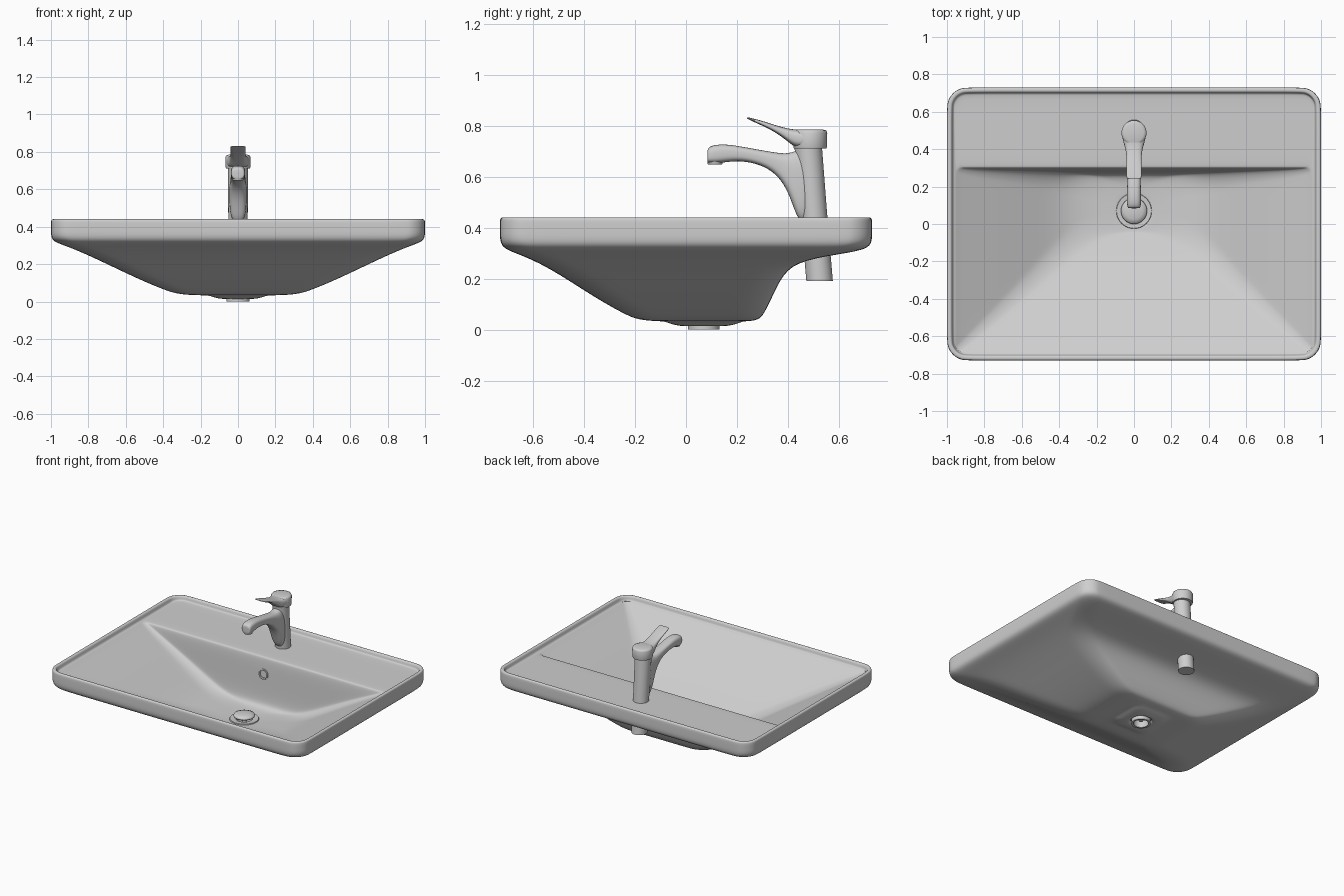
import bpy, bmesh, math
from mathutils import Vector

cube = bpy.data.objects.get("Cube")
if cube:
    bpy.data.objects.remove(cube, do_unlink=True)

grey = bpy.data.materials.new("light_grey")
grey.use_nodes = True
colour = (0.62, 0.62, 0.62, 1)
grey.diffuse_color = colour
grey.node_tree.nodes["Principled BSDF"].inputs["Base Color"].default_value = colour


def loft(name, rings, closed=False, subdiv=0, angle=40):
    """Skin a list of equal-length point rings, capped or closed on itself."""
    bm = bmesh.new()
    loops = [[bm.verts.new(p) for p in ring] for ring in rings]
    n = len(loops[0])
    pairs = list(zip(loops, loops[1:]))
    if closed:
        pairs.append((loops[-1], loops[0]))
    else:
        bm.faces.new(loops[0])
        bm.faces.new(loops[-1])
    for a, b in pairs:
        for i in range(n):
            j = (i + 1) % n
            bm.faces.new((a[i], a[j], b[j], b[i]))
    bmesh.ops.recalc_face_normals(bm, faces=bm.faces)
    mesh = bpy.data.meshes.new(name)
    bm.to_mesh(mesh)
    bm.free()
    obj = bpy.data.objects.new(name, mesh)
    bpy.context.collection.objects.link(obj)
    mesh.materials.append(grey)
    bpy.ops.object.select_all(action='DESELECT')
    obj.select_set(True)
    bpy.context.view_layer.objects.active = obj
    if subdiv:
        mod = obj.modifiers.new("smooth", 'SUBSURF')
        mod.levels = mod.render_levels = subdiv
        bpy.ops.object.shade_smooth()
    else:
        bpy.ops.object.shade_smooth_by_angle(angle=math.radians(angle))


def rounded_rect(hx, front, back, r, z, arc=6, side=8):
    """Ring of points around a rounded rectangle."""
    corners = [(hx - r, back - r), (r - hx, back - r),
               (r - hx, front + r), (hx - r, front + r)]
    pts = []
    for k, (cx, cy) in enumerate(corners):
        for i in range(arc):
            a = math.pi / 2 * (k + i / (arc - 1))
            pts.append(Vector((cx + r * math.cos(a), cy + r * math.sin(a), z)))
        a = math.pi / 2 * (k + 1)
        nx, ny = corners[(k + 1) % 4]
        end = Vector((nx + r * math.cos(a), ny + r * math.sin(a), z))
        start = pts[-1].copy()
        pts += [start.lerp(end, i / side) for i in range(1, side)]
    return pts


def circle(r, h, n=40):
    angles = (2 * math.pi * i / n for i in range(n))
    return [Vector((r * math.cos(t), r * math.sin(t), h)) for t in angles]


def turned(name, profile, centre, axis=(0, 0, 1), closed=False, angle=40):
    """Lathe (radius, height) pairs round an axis through centre."""
    rot = Vector((0, 0, 1)).rotation_difference(Vector(axis))
    rings = [[Vector(centre) + rot @ p for p in circle(r, h)] for r, h in profile]
    loft(name, rings, closed, angle=angle)


def blade(name, sections, power=0.7, n=24):
    """Loft upright rounded sections (y, low, high, half width) along y."""
    rings = []
    for y, lo, hi, w in sections:
        ring = []
        for i in range(n):
            t = 2 * math.pi * i / n
            c, s = math.cos(t), math.sin(t)
            ring.append((w * math.copysign(abs(c) ** power, c), y,
                         (lo + hi) / 2 + (hi - lo) / 2 * math.copysign(abs(s) ** power, s)))
        rings.append(ring)
    loft(name, rings, subdiv=2)


# Basin shell: underside, rim, deck and bowl (half width, front, back, radius, z)
underside = [
    (.06, .01, .13, .055, .014), (.09, -.02, .16, .06, .014),
    (.13, -.06, .20, .06, .022), (.15, -.08, .22, .06, .033),
    (.24, -.13, .255, .07, .034), (.32, -.19, .285, .09, .04),
    (.39, -.24, .305, .10, .06),
    (.55, -.36, .338, .12, .128), (.74, -.50, .38, .13, .22),
    (.86, -.60, .45, .13, .274), (.94, -.68, .66, .12, .304),
    (.988, -.718, .718, .11, .322),
]
rim = [
    (1, -.73, .73, .105, .35), (1, -.73, .73, .105, .39), (1, -.73, .73, .105, .43),
    (.996, -.726, .726, .10, .44), (.982, -.712, .712, .09, .441),
    (.973, -.703, .703, .08, .436), (.969, -.699, .699, .075, .414),
    (.962, -.692, .692, .07, .409),
]
bowl = [
    (.955, -.685, .312, .03, .407), (.948, -.678, .302, .03, .403),
    (.93, -.662, .297, .035, .392), (.84, -.582, .291, .05, .345),
    (.69, -.445, .286, .07, .265), (.525, -.29, .28, .09, .172),
    (.40, -.165, .273, .10, .105), (.30, -.085, .262, .10, .074),
    (.2, -.05, .23, .10, .06), (.11, -.04, .18, .09, .055), (.07, 0, .14, .065, .053),
]
loft("basin", [rounded_rect(*p) for p in underside + rim + bowl], closed=True, subdiv=2)

# Drain with its raised plug
drain = (0, .07, 0)
turned("drain_tube", [(.062, 0), (.062, .05), (.095, .055), (.093, .061), (.055, .058),
                      (.048, .04), (.048, 0)], drain, closed=True)
turned("drain_stem", [(.015, .02), (.015, .085)], drain)
turned("drain_plug", [(.05, .07), (.066, .074), (.07, .081), (.066, .089), (.045, .096),
                      (.015, .099)], drain, angle=60)

# Overflow ring in the back wall
turned("overflow_ring", [(.036, -.01), (.036, .005), (.031, .008), (.025, .005), (.025, -.01)],
       (0, .286, .29), (0, -1, .08), closed=True)

# Tap body leans back and passes through the deck, with level ends
tap_axis = [(.052, .524, .19), (.052, .501, .46), (.054, .479, .72)]
loft("tap_body", [[p + Vector((0, y, 0)) for p in circle(r, z)] for r, y, z in tap_axis])

# Spout and outlet
blade("tap_spout", [
    (.084, .662, .70, .026), (.086, .655, .712, .033), (.10, .652, .722, .037),
    (.13, .653, .727, .038), (.17, .659, .726, .037), (.22, .662, .718, .036),
    (.29, .648, .705, .036), (.35, .615, .695, .038), (.395, .555, .69, .042),
    (.425, .47, .70, .046), (.445, .42, .705, .046), (.49, .42, .705, .046)])
turned("tap_outlet", [(.027, .648), (.029, .651), (.029, .68)], (0, .114, 0))

# Cap and lever
turned("tap_cap", [(.055, .71), (.064, .711), (.066, .718), (.067, .772), (.063, .781),
                   (.05, .785)], (0, .487, 0), angle=50)
blade("tap_lever", [
    (.239, .828, .833, .036), (.25, .822, .832, .041), (.30, .80, .819, .041),
    (.35, .775, .802, .039), (.395, .742, .79, .044), (.425, .715, .785, .053),
    (.46, .712, .784, .063), (.49, .72, .783, .064)])
